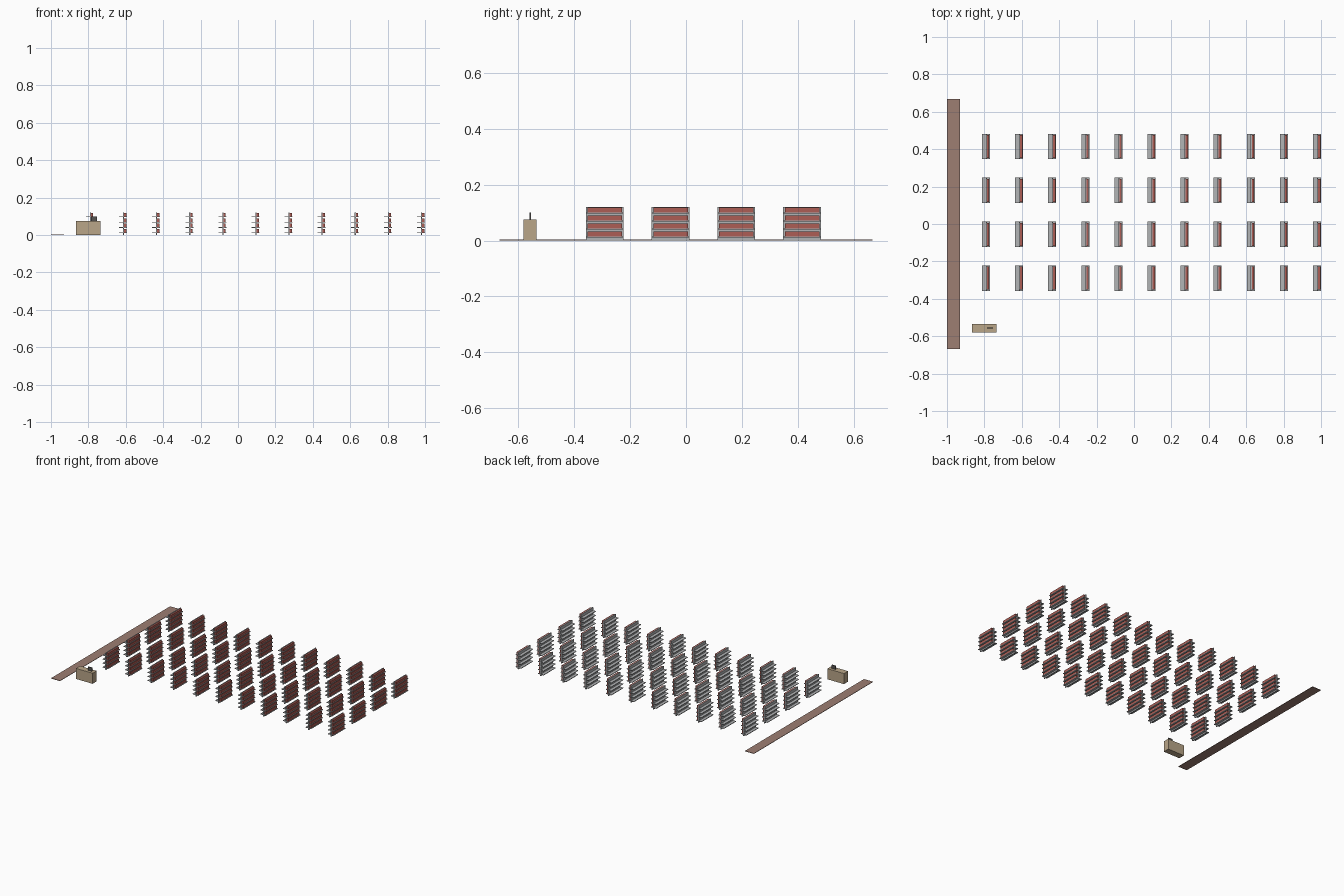
import bpy, bmesh
from mathutils import Matrix, Vector

cube = bpy.data.objects.get("Cube")
if cube:
    bpy.data.objects.remove(cube, do_unlink=True)


def material(name, rgb):
    mat = bpy.data.materials.new(name)
    mat.use_nodes = True
    color = (*rgb, 1)
    mat.diffuse_color = color
    mat.node_tree.nodes["Principled BSDF"].inputs["Base Color"].default_value = color
    return mat


GREY = material("shelf_grey", (0.45, 0.46, 0.47))
RED = material("goods_red", (0.42, 0.11, 0.09))
TAN = material("counter_tan", (0.49, 0.38, 0.25))
BROWN = material("walkway_brown", (0.34, 0.21, 0.17))
DARK = material("screen_dark", (0.09, 0.085, 0.08))


def box_mesh(name, boxes, mat):
    """One mesh made of boxes, each given by its low and high corner."""
    bm = bmesh.new()
    for low, high in boxes:
        low, high = Vector(low), Vector(high)
        place = Matrix.Translation((low + high) / 2) @ Matrix.Diagonal((*(high - low), 1))
        bmesh.ops.create_cube(bm, size=1, matrix=place)
    mesh = bpy.data.meshes.new(name)
    bm.to_mesh(mesh)
    bm.free()
    mesh.materials.append(mat)
    return mesh


def add(name, mesh, location=(0, 0, 0)):
    obj = bpy.data.objects.new(name, mesh)
    obj.location = location
    bpy.context.collection.objects.link(obj)


# Shelf unit: upright panel, shelves on both sides, goods on the +x side
HALF = 0.0675
PITCH = 0.0285
levels = [0.01 + PITCH * i for i in range(4)]
panel = box_mesh("back_panel", [((-0.002, -HALF, 0), (0.004, HALF, 0.12))], GREY)
shelves = box_mesh("shelves", [((-0.023, -HALF, z), (0.02, HALF, z + 0.004))
                               for z in levels], GREY)
goods = box_mesh("goods", [((0.004, -HALF + 0.006, z + 0.004), (0.016, HALF - 0.006, z + 0.022))
                           for z in levels], RED)

# Rows of units
for col in range(11):
    for row in range(4):
        spot = (-0.79 + 0.177 * col, -0.29 + 0.235 * row, 0)
        for mesh in (panel, shelves, goods):
            add(f"{mesh.name}_{col + 1}_{row + 1}", mesh, spot)

# Walkway strip along the side
add("walkway", box_mesh("walkway", [((-1, -0.667, 0), (-0.93, 0.667, 0.003))], BROWN))

# Checkout counter with a thin screen
add("counter", box_mesh("counter", [((-0.865, -0.58, 0), (-0.735, -0.535, 0.075))], TAN))
add("screen", box_mesh("screen", [((-0.787, -0.56, 0.075), (-0.755, -0.554, 0.1))], DARK))
